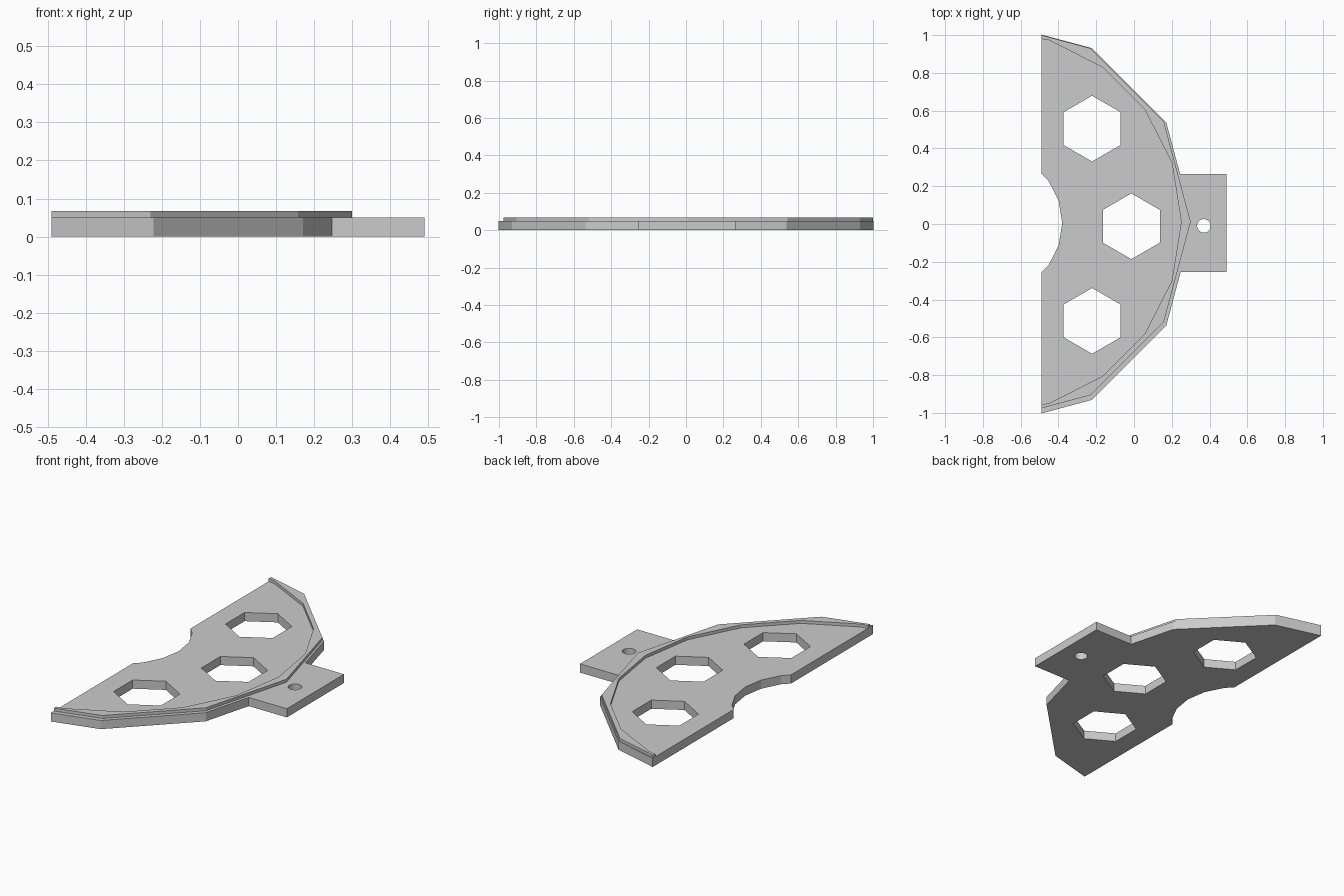
import bpy, bmesh
from math import cos, sin, radians

if "Cube" in bpy.data.objects:
    bpy.data.objects.remove(bpy.data.objects["Cube"])

THICK, TOP, BACK = 0.05, 0.067, -0.49
CENTRE_X, RIM_Y = -0.76, 0.012

grey = bpy.data.materials.new("plain grey")
grey.use_nodes = True
grey.diffuse_color = (0.6, 0.6, 0.6, 1)
grey.node_tree.nodes["Principled BSDF"].inputs["Base Color"].default_value = (0.6, 0.6, 0.6, 1)


def ring(x, y, r, sides, start=0):
    """Points of a regular polygon, first corner at the start angle."""
    step = 360 / sides
    return [(x + r * cos(radians(start + i * step)),
             y + r * sin(radians(start + i * step))) for i in range(sides)]


def prism(name, points, low, high):
    """Upright solid from a flat outline."""
    bm = bmesh.new()
    base = bm.faces.new([bm.verts.new((x, y, low)) for x, y in points])
    side = bmesh.ops.extrude_face_region(bm, geom=[base])["geom"]
    for v in side:
        if isinstance(v, bmesh.types.BMVert):
            v.co.z = high
    bmesh.ops.recalc_face_normals(bm, faces=bm.faces)
    mesh = bpy.data.meshes.new(name)
    bm.to_mesh(mesh)
    bm.free()
    mesh.materials.append(grey)
    obj = bpy.data.objects.new(name, mesh)
    bpy.context.collection.objects.link(obj)
    return obj


def combine(target, tool, operation="DIFFERENCE"):
    """Apply a boolean and discard the tool."""
    mod = target.modifiers.new("cut", "BOOLEAN")
    mod.object, mod.operation, mod.solver = tool, operation, "EXACT"
    bpy.context.view_layer.objects.active = target
    bpy.ops.object.modifier_apply(modifier=mod.name)
    bpy.data.objects.remove(tool)


def box(name, x0, x1, y0, y1, low, high):
    return prism(name, [(x0, y0), (x1, y0), (x1, y1), (x0, y1)], low, high)


# Base plate: twelve-sided disc with a mounting tab
plate = prism("base_plate", ring(CENTRE_X, 0, 1.075, 12), 0, THICK)
combine(plate, box("mounting_tab", 0, 0.49, -0.255, 0.265, 0, THICK), "UNION")

# Raised rim: twelve-sided outside, twenty-sided inside
rim = prism("raised_rim", ring(CENTRE_X, RIM_Y, 1.06, 12), THICK, TOP)
combine(rim, prism("rim_cutter", ring(CENTRE_X, RIM_Y, 1.01, 20), 0, 0.2))

# Straight back edge on both parts
for part in (plate, rim):
    combine(part, box("back_cutter", -3, BACK, -2, 2, -1, 1))

# Rounded notch, hexagonal windows and the tab's screw hole
holes = [ring(CENTRE_X, 0.005, 0.38, 20), ring(0.37, -0.01, 0.036, 24)]
holes += [ring(x, y, 0.174, 6, 30)
          for x, y in ((-0.222, 0.505), (-0.014, -0.012), (-0.222, -0.513))]
for outline in holes:
    combine(plate, prism("hole_cutter", outline, -0.1, 0.2))
